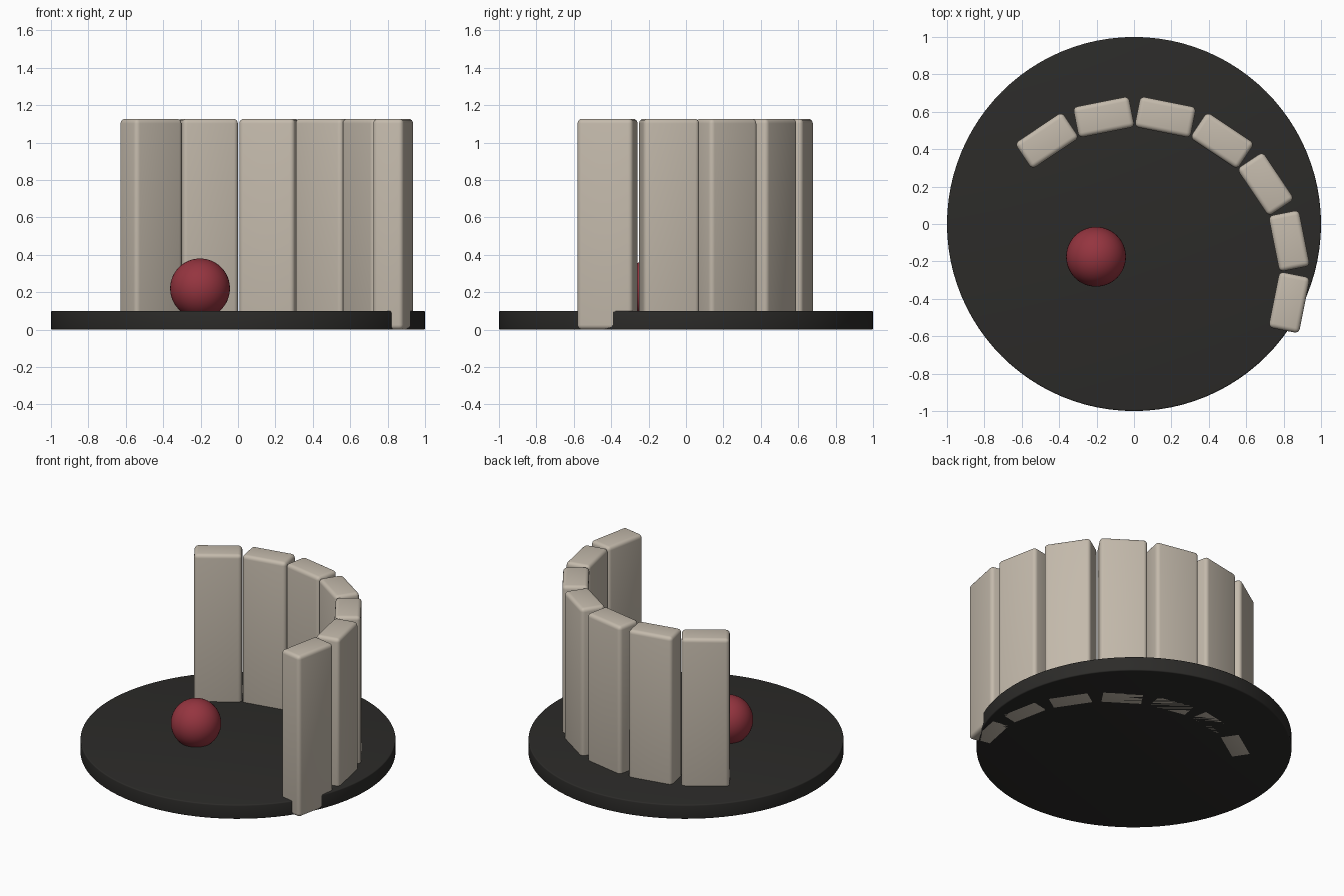
import bpy
from math import sin, cos, tau, radians

if "Cube" in bpy.data.objects:
    bpy.data.objects.remove(bpy.data.objects["Cube"])


def material(name, rgb):
    mat = bpy.data.materials.new(name)
    mat.diffuse_color = (*rgb, 1)
    mat.use_nodes = True
    mat.node_tree.nodes["Principled BSDF"].inputs["Base Color"].default_value = mat.diffuse_color
    return mat


def finish(name, mat, bevel=0):
    obj = bpy.context.object
    obj.name = name
    obj.data.materials.append(mat)
    if bevel:
        mod = obj.modifiers.new("rounded_edges", "BEVEL")
        mod.width = bevel
        mod.segments = 4
        mod.limit_method = "ANGLE"
        mod.angle_limit = radians(40)
        bpy.ops.object.modifier_apply(modifier=mod.name)
    bpy.ops.object.shade_smooth_by_angle(angle=radians(30))
    return obj


dark = material("dark_base", (0.025, 0.024, 0.022))
cream = material("cream_stone", (0.55, 0.49, 0.41))
red = material("red_ball", (0.30, 0.035, 0.05))

# Round base plate
bpy.ops.mesh.primitive_cylinder_add(vertices=96, radius=1, depth=0.1, location=(0, 0, 0.05))
finish("base_disc", dark, 0.008)

# Curved wall: seven slabs out of a ring of sixteen
RING_X, RING_Y, RING_R = 0.003, -0.255, 0.843
HEIGHT = 1.127
for i in range(7):
    a = (i - 1.5) * tau / 16  # clockwise from +y
    bpy.ops.mesh.primitive_cube_add(
        size=1, location=(RING_X + RING_R * sin(a), RING_Y + RING_R * cos(a), HEIGHT / 2),
        rotation=(0, 0, -a), scale=(0.304, 0.166, HEIGHT))
    bpy.ops.object.transform_apply(location=False, rotation=False, scale=True)
    finish(f"wall_slab_{i + 1}", cream, 0.025)

# Ball set slightly into the base
bpy.ops.mesh.primitive_uv_sphere_add(segments=48, ring_count=24, radius=0.16,
                                     location=(-0.203, -0.175, 0.22))
finish("ball", red)
